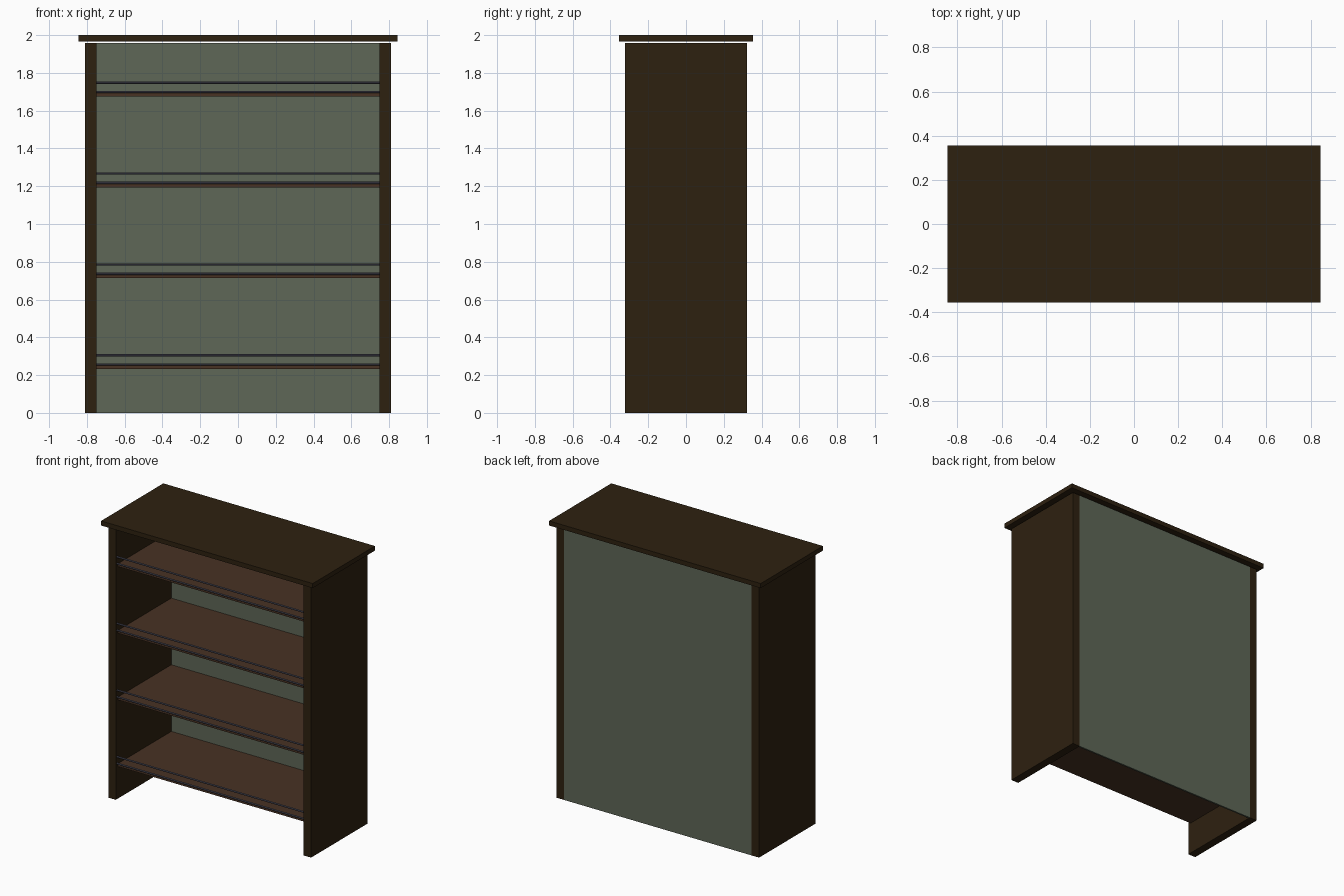
import bpy, math

if "Cube" in bpy.data.objects:
    bpy.data.objects.remove(bpy.data.objects["Cube"])


def material(name, color):
    m = bpy.data.materials.new(name)
    m.diffuse_color = (*color, 1)
    m.use_nodes = True
    m.node_tree.nodes["Principled BSDF"].inputs["Base Color"].default_value = m.diffuse_color
    return m


DARK = material("dark wood", (0.027, 0.015, 0.005))
BROWN = material("brown wood", (0.065, 0.032, 0.017))
GREEN = material("grey green", (0.112, 0.135, 0.095))
METAL = material("blue grey metal", (0.085, 0.085, 0.12))


def box(name, lo, hi, mat):
    bpy.ops.mesh.primitive_cube_add(size=1, location=[(a + b) / 2 for a, b in zip(lo, hi)])
    ob = bpy.context.object
    ob.name = name
    ob.scale = [b - a for a, b in zip(lo, hi)]
    bpy.ops.object.transform_apply(location=False, rotation=False, scale=True)
    ob.data.materials.append(mat)
    return ob


def rail(name, y, z):
    bpy.ops.mesh.primitive_cylinder_add(vertices=12, radius=0.006, depth=1.5,
                                        location=(0, y, z), rotation=(0, math.pi / 2, 0))
    ob = bpy.context.object
    ob.name = name
    ob.data.materials.append(METAL)
    bpy.ops.object.shade_smooth_by_angle()


# Carcass: overhanging top, two sides, thin back panel
box("top_board", (-0.845, -0.355, 1.967), (0.845, 0.355, 2.0), DARK)
for name, s in (("left_side", -1), ("right_side", 1)):
    box(name, (s * 0.78 - 0.03, -0.323, 0), (s * 0.78 + 0.03, 0.323, 1.957), DARK)
box("back_panel", (-0.75, 0.311, 0), (0.75, 0.323, 1.957), GREEN)

# Four shelves, each with two guard rails along the front
for i in range(4):
    z = 0.232 + i * 0.481
    box(f"shelf_{i + 1}", (-0.75, -0.30, z), (0.75, 0.311, z + 0.02), BROWN)
    rail(f"lower_rail_{i + 1}", -0.307, z + 0.024)
    rail(f"upper_rail_{i + 1}", -0.307, z + 0.073)
